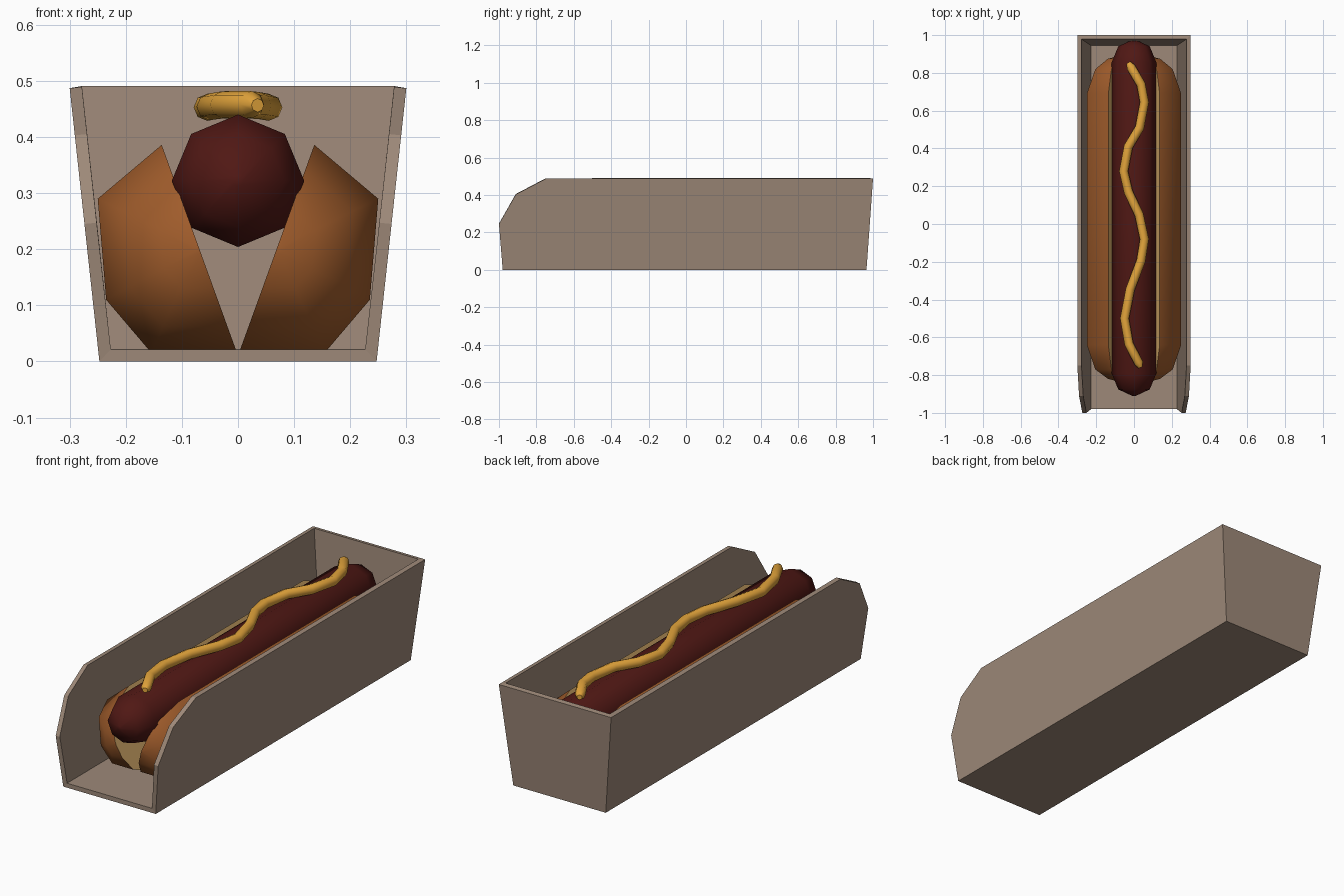
import bpy, bmesh, math
from mathutils import Vector

if "Cube" in bpy.data.objects:
    bpy.data.objects.remove(bpy.data.objects["Cube"])


def material(name, rgb):
    m = bpy.data.materials.new(name)
    m.diffuse_color = (*rgb, 1)
    m.use_nodes = True
    m.node_tree.nodes["Principled BSDF"].inputs["Base Color"].default_value = m.diffuse_color
    return m


CARD = material("card", (0.34, 0.25, 0.19))
CRUST = material("crust", (0.36, 0.11, 0.025))
CRUMB = material("crumb", (0.75, 0.46, 0.16))
MEAT = material("meat", (0.08, 0.009, 0.007))
MUSTARD = material("mustard", (0.78, 0.38, 0.045))


def add_object(name, bm, mats):
    mesh = bpy.data.meshes.new(name)
    bm.to_mesh(mesh)
    bm.free()
    for m in mats:
        mesh.materials.append(m)
    ob = bpy.data.objects.new(name, mesh)
    bpy.context.collection.objects.link(ob)
    return ob


def loft(name, rings, mats, flat_side=False, sharp=65):
    """Skin a list of equal rings, cap both ends, smooth below the sharp angle."""
    bm = bmesh.new()
    rows = [[bm.verts.new(p) for p in ring] for ring in rings]
    n = len(rows[0])
    for a, b in zip(rows, rows[1:]):
        for i in range(n):
            j = (i + 1) % n
            f = bm.faces.new((a[i], a[j], b[j], b[i]))
            if flat_side and i == n - 1:
                f.material_index = 1
    bm.faces.new(rows[0])
    bm.faces.new(rows[-1])
    bmesh.ops.recalc_face_normals(bm, faces=bm.faces[:])
    for f in bm.faces:
        f.smooth = True
    for e in bm.edges:
        e.smooth = e.calc_face_angle(0) < math.radians(sharp)
    return add_object(name, bm, mats)


# Tray: folded card shell, open at the front, thickened inwards
def half_width(z):
    return 0.247 + 0.053 * z / 0.487


side = [(-0.98, 0), (0.965, 0), (1.0, 0.487), (-0.75, 0.487), (-0.91, 0.403), (-1.0, 0.245)]
bm = bmesh.new()
R = [bm.verts.new((half_width(z), y, z)) for y, z in side]
L = [bm.verts.new((-half_width(z), y, z)) for y, z in side]
bm.faces.new(R)
bm.faces.new(L[::-1])
bm.faces.new((L[0], L[1], R[1], R[0]))
bm.faces.new((R[1], L[1], L[2], R[2]))
tray = add_object("tray", bm, [CARD])
mod = tray.modifiers.new("thickness", 'SOLIDIFY')
mod.thickness = 0.022
mod.offset = -1
mod.use_even_offset = True

# Bun halves: faceted crust outside, flat crumb face inside, rounded ends
section = [(0.002, 0.016), (0.155, 0.016), (0.235, 0.11), (0.25, 0.29), (0.136, 0.386)]
cx, cz = 0.069, 0.201
stations = [(-0.835, 0.05), (-0.82, 0.38), (-0.77, 0.75), (-0.64, 1),
            (0.69, 1), (0.82, 0.75), (0.875, 0.38), (0.89, 0.05)]
for label, s in (("left", -1), ("right", 1)):
    rings = [[(s * (cx + (x - cx) * k), y, cz + (z - cz) * k) for x, z in section]
             for y, k in stations]
    loft("bun_half_" + label, rings, [CRUST, CRUMB], flat_side=True)

# Sausage: eight-sided capsule
r, front, back = 0.118, -0.792, 0.857
caps = [math.radians(a) for a in (85, 45, 0)]
stations = [(front - r * math.sin(a), r * math.cos(a)) for a in caps]
stations += [(back + r * math.sin(a), r * math.cos(a)) for a in reversed(caps)]
rings = [[(k * math.cos(i * math.pi / 4), y, 0.322 + k * math.sin(i * math.pi / 4))
          for i in range(8)] for y, k in stations]
loft("sausage", rings, [MEAT])

# Mustard: wavy tube draped along the top of the sausage
path = [(-0.03, 0.855), (-0.016, 0.83), (0.037, 0.74), (0.055, 0.645), (0.03, 0.51),
        (-0.03, 0.41), (-0.055, 0.28), (-0.03, 0.17), (0.027, 0.05), (0.055, -0.08),
        (0.037, -0.195), (-0.02, -0.345), (-0.05, -0.5), (-0.027, -0.635),
        (0.025, -0.735), (0.035, -0.76)]
rings = []
for i, (x, y) in enumerate(path):
    a, b = path[max(i - 1, 0)], path[min(i + 1, len(path) - 1)]
    t = Vector((b[0] - a[0], b[1] - a[1], 0)).normalized()
    across = Vector((-t.y, t.x, 0))
    k = 0.012 if i in (0, len(path) - 1) else 0.024
    c = Vector((x, y, 0.459 - 2 * x * x))
    rings.append([c + across * k * math.cos(j * math.pi / 4)
                  + Vector((0, 0, k * math.sin(j * math.pi / 4))) for j in range(8)])
loft("mustard", rings, [MUSTARD])
